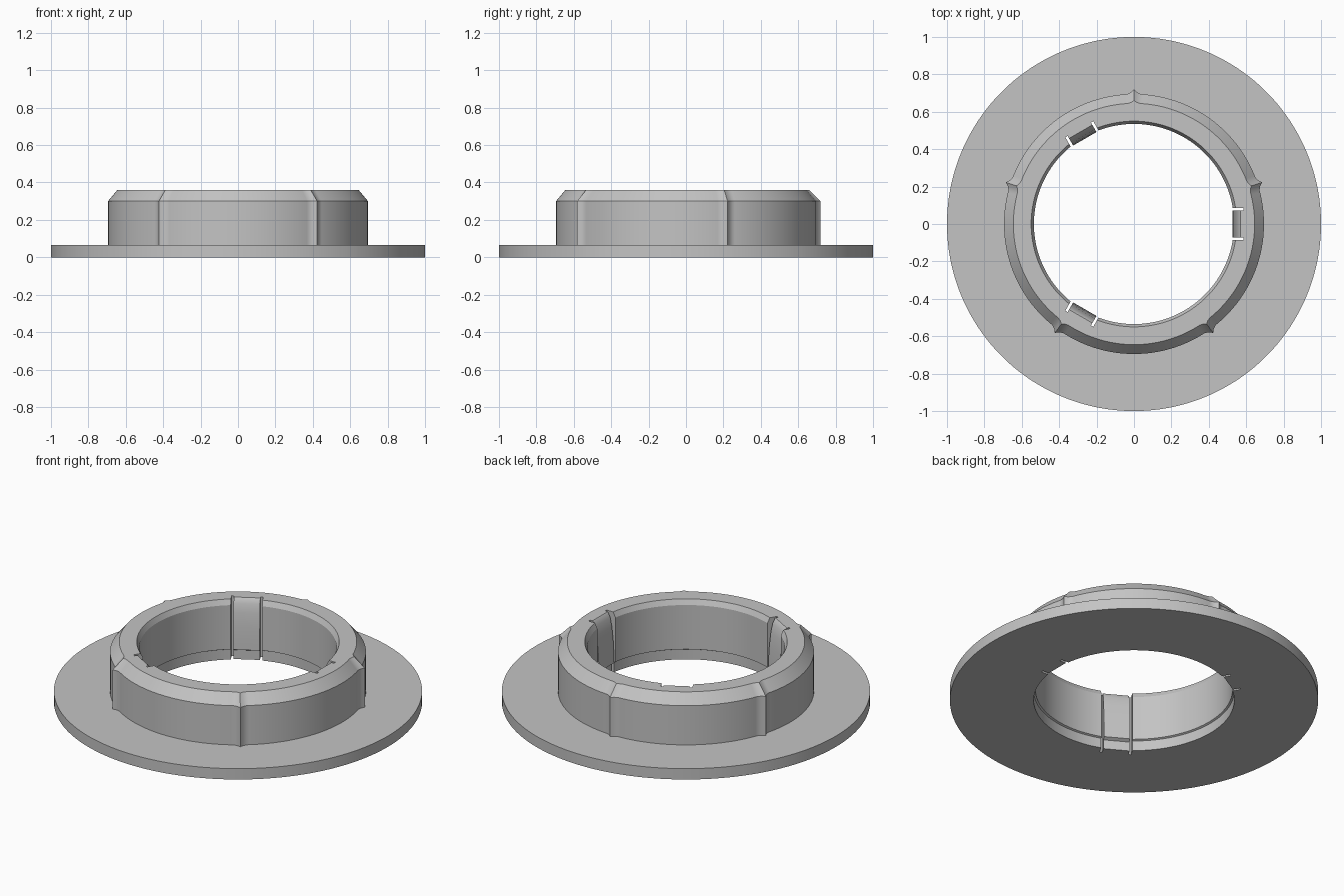
import bpy
import bmesh
from math import radians, cos, sin
from mathutils import Matrix, Vector

if "Cube" in bpy.data.objects:
    bpy.data.objects.remove(bpy.data.objects["Cube"], do_unlink=True)

# Single grey plastic
grey = bpy.data.materials.new("plain grey")
grey.use_nodes = True
grey.diffuse_color = (0.55, 0.55, 0.55, 1)
grey.node_tree.nodes["Principled BSDF"].inputs["Base Color"].default_value = grey.diffuse_color


def make_object(name, bm):
    bmesh.ops.recalc_face_normals(bm, faces=bm.faces[:])
    mesh = bpy.data.meshes.new(name)
    bm.to_mesh(mesh)
    bm.free()
    mesh.materials.append(grey)
    obj = bpy.data.objects.new(name, mesh)
    bpy.context.collection.objects.link(obj)
    return obj


def add_prism(bm, points, direction, turn):
    """Extrude a polygon and turn it about the z axis."""
    spin = Matrix.Rotation(radians(turn), 4, "Z")
    start = [bm.verts.new(spin @ Vector(p)) for p in points]
    end = [bm.verts.new(spin @ (Vector(p) + Vector(direction))) for p in points]
    bm.faces.new(start)
    bm.faces.new(end[::-1])
    for i in range(len(points)):
        j = (i + 1) % len(points)
        bm.faces.new((start[i], start[j], end[j], end[i]))


def smooth(obj):
    bpy.ops.object.select_all(action="DESELECT")
    obj.select_set(True)
    bpy.context.view_layer.objects.active = obj
    bpy.ops.object.shade_smooth_by_angle(angle=radians(25))


# Flanged collar: swept section whose outer wall swells at five pointed ridges
ridges = [18 + 72 * i for i in range(5)]
bump = {-3: 0, -1.3: 0.009, 0: 0.025, 1.3: 0.009, 3: 0}
stations = {a: 0 for a in range(0, 360, 2)
            if all(abs(a - r) > 3 for r in ridges)}
for r in ridges:
    for offset, rise in bump.items():
        stations[r + offset] = rise

bm = bmesh.new()
loops = []
for angle in sorted(stations):
    b = stations[angle]
    section = [(1, 0), (1, 0.065), (0.695 + b, 0.065), (0.695 + b, 0.3),
               (0.645 + b * 0.6, 0.36), (0.55, 0.36), (0.535, 0.33),
               (0.535, 0.065), (0.545, 0.06), (0.545, 0)]
    c, s = cos(radians(angle)), sin(radians(angle))
    loops.append([bm.verts.new((r * c, r * s, z)) for r, z in section])
for i, loop in enumerate(loops):
    after = loops[(i + 1) % len(loops)]
    for j in range(len(loop)):
        k = (j + 1) % len(loop)
        bm.faces.new((loop[j], after[j], after[k], loop[k]))
collar = make_object("flanged_collar", bm)

# Pockets with a narrow slit on each side, cut through the bore
half = [(0.4, 0.086), (0.585, 0.086), (0.585, 0.072), (0.57, 0.072)]
outline = [(x, -y, -0.1) for x, y in half] + [(x, y, -0.1) for x, y in half[::-1]]
bm = bmesh.new()
for turn in (0, 120, 240):
    add_prism(bm, outline, (0, 0, 0.6), turn)
cutter = make_object("slit_cutter", bm)
cutter.hide_render = True
cut = collar.modifiers.new("slits", "BOOLEAN")
cut.operation = "DIFFERENCE"
cut.solver = "EXACT"
cut.object = cutter
bpy.context.view_layer.update()
result = bpy.data.meshes.new_from_object(
    collar.evaluated_get(bpy.context.evaluated_depsgraph_get()))
collar.modifiers.clear()
collar.data = result
bpy.data.objects.remove(cutter, do_unlink=True)
smooth(collar)

# Three spring tabs, leaning inward towards the bottom
tab_profile = [(0.57, 0), (0.545, 0), (0.545, 0.055), (0.526, 0.065),
               (0.528, 0.12), (0.533, 0.2), (0.542, 0.28), (0.553, 0.33),
               (0.565, 0.355), (0.57, 0.36)]
for number, turn in enumerate((0, 120, 240), 1):
    bm = bmesh.new()
    add_prism(bm, [(r, -0.072, z) for r, z in tab_profile], (0, 0.144, 0), turn)
    smooth(make_object(f"spring_tab_{number}", bm))
